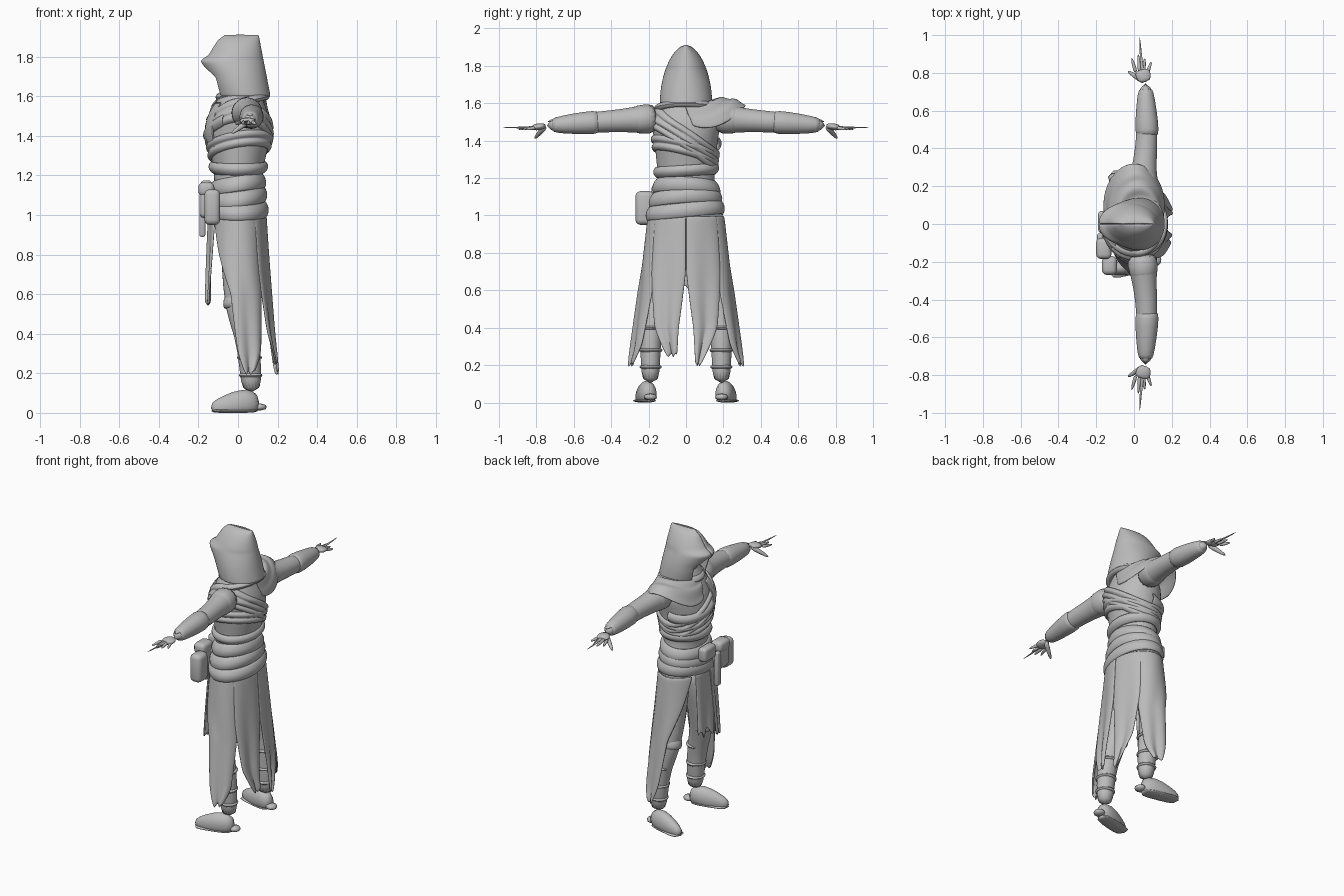
import bpy, bmesh
from math import sin, cos, pi, radians
from mathutils import Vector

cube = bpy.data.objects.get("Cube")
if cube:
    bpy.data.objects.remove(cube, do_unlink=True)

grey = (.5, .5, .5, 1)
cloth = bpy.data.materials.new("plain grey")
cloth.use_nodes = True
cloth.diffuse_color = grey
cloth.node_tree.nodes["Principled BSDF"].inputs["Base Color"].default_value = grey


def table(rows, key):
    """Interpolate the columns of rows, which are sorted by their first column."""
    key = min(max(key, rows[0][0]), rows[-1][0])
    for low, high in zip(rows, rows[1:]):
        if key <= high[0]:
            t = (key - low[0]) / (high[0] - low[0])
            return [p + (q - p) * t for p, q in zip(low[1:], high[1:])]


def finish(name, bm, mirror=False, thick=0, levels=1):
    bmesh.ops.recalc_face_normals(bm, faces=bm.faces)
    mesh = bpy.data.meshes.new(name)
    bm.to_mesh(mesh)
    bm.free()
    mesh.shade_smooth()
    mesh.materials.append(cloth)
    part = bpy.data.objects.new(name, mesh)
    bpy.context.collection.objects.link(part)
    if mirror:
        modifier = part.modifiers.new("mirror", 'MIRROR')
        modifier.use_axis = (False, True, False)
        modifier.use_mirror_merge = False
    if thick:
        modifier = part.modifiers.new("thickness", 'SOLIDIFY')
        modifier.thickness = thick
        modifier.offset = 0
    if levels:
        modifier = part.modifiers.new("smooth", 'SUBSURF')
        modifier.levels = modifier.render_levels = levels


def tube(name, path, radii, wide=1, sides=16, mirror=True):
    """Capped tube along a path; nothing goes below the floor."""
    bm = bmesh.new()
    loops = []
    for i, (point, radius) in enumerate(zip(path, radii)):
        ahead = path[min(i + 1, len(path) - 1)]
        behind = path[max(i - 1, 0)]
        tangent = (ahead - behind).normalized()
        reference = Vector((0, 0, 1)) if abs(tangent.x) > .7 else Vector((1, 0, 0))
        across = tangent.cross(reference).normalized()
        along = across.cross(tangent)
        loop = []
        for k in range(sides):
            a = 2 * pi * k / sides
            p = point + along * radius * cos(a) + across * radius * wide * sin(a)
            p.z = max(p.z, 0)
            loop.append(bm.verts.new(p))
        loops.append(loop)
    for lower, upper in zip(loops, loops[1:]):
        for k in range(sides):
            n = (k + 1) % sides
            bm.faces.new((lower[k], lower[n], upper[n], upper[k]))
    bm.faces.new(loops[0])
    bm.faces.new(loops[-1])
    finish(name, bm, mirror)


def sheet(name, shape, nu, nv, thick=.01, closed=False, mirror=False):
    """Cloth surface from a function of u and v."""
    bm = bmesh.new()
    columns = nu if closed else nu + 1
    grid = [[bm.verts.new(shape(i / nu, j / nv)) for i in range(columns)]
            for j in range(nv + 1)]
    for lower, upper in zip(grid, grid[1:]):
        for i in range(nu):
            n = (i + 1) % columns
            bm.faces.new((lower[i], lower[n], upper[n], upper[i]))
    finish(name, bm, mirror, thick)


def roll(name, centre, depth, width, radius, tilt=0, mirror=False):
    """Upright ring of rolled cloth."""
    def shape(u, v):
        a, b = 2 * pi * u, 2 * pi * v
        swell = radius * (1 + .1 * sin(3 * a))
        out = swell * cos(b)
        return centre + Vector(((depth + out) * cos(a), (width + out) * sin(a),
                                tilt * cos(a) + swell * sin(b)))
    sheet(name, shape, 28, 8, 0, True, mirror)


def block(name, centre, size):
    """Soft box for belt gear."""
    bm = bmesh.new()
    bmesh.ops.create_cube(bm, size=1)
    bmesh.ops.scale(bm, vec=size, verts=bm.verts)
    bmesh.ops.translate(bm, vec=centre, verts=bm.verts)
    bmesh.ops.bevel(bm, geom=bm.edges[:], offset=min(size) / 3, segments=3,
                    profile=.5, affect='EDGES')
    finish(name, bm, levels=0)


# Body outline: height, half depth, half width
outline = [(.2, .18, .3), (1, .14, .2), (1.2, .12, .15), (1.4, .16, .17),
           (1.5, .15, .19), (1.6, .11, .14), (1.7, .06, .06)]


def body(angle, z, offset=0):
    depth, width = table(outline, z)
    middle = .03 * (1 - z) ** 2
    return Vector((middle + (depth + offset) * cos(angle), (width + offset) * sin(angle), z))


sheet("torso", lambda u, v: body(2 * pi * u, 1 + .7 * v), 28, 14, 0, True)


# Wrapped cloth bands around the torso
def band(name, height, width, bulge, start=0, end=360, folds=1):
    def shape(u, v):
        angle = radians(start + (end - start) * u)
        ridge = abs(sin(pi * v * folds))
        return body(angle, height(angle) + width * (v - .5), bulge * ridge)
    sheet(name, shape, 40, 4 * folds, .01, end - start == 360)


band("waist_roll", lambda a: 1.24 + .01 * sin(a), .06, .02)
for i, label in enumerate(("lower", "middle", "upper")):
    band("sash_" + label, lambda a: 1.03 + .06 * i + .02 * sin(a + i), .08, .015)
band("chest_wrap", lambda a: 1.41 - .12 * sin(a), .12, .015, folds=3)
band("chest_wrap_under", lambda a: 1.34 - .05 * sin(a - .5), .08, .015, folds=2)
band("breast_fold", lambda a: 1.45 - .08 * sin(a - .6), .07, .02, 90, 240)
band("front_drape", lambda a: 1.45, .24, .02, 195, 220)


# Ragged coat skirts: rows of height and the two edge angles, lowest first
def panel(name, rows, drop, side=1, ragged=.01, offset=0):
    top = rows[-1][0]

    def shape(u, v):
        z = top + (drop - top) * v
        left, right = table(rows, z)
        ripple = offset + .01 * v * sin(9 * u)
        z += ragged * v * v * sin(13 * u)
        return body(side * radians(left + (right - left) * u), z, ripple)
    sheet(name, shape, 12, 20)


side_rows = [(.2, 70, 85), (.3, 55, 95), (.6, 45, 105), (.8, 50, 130), (1, 50, 150)]
back_rows = [(.2, 10, 14), (.4, 8, 37), (.7, 0, 50), (1, 0, 55)]
for side, label, drop in ((1, "right", .2), (-1, "left", .25)):
    panel(label + "_side_skirt", side_rows, .2, side)
    panel(label + "_back_skirt", back_rows, drop, side)
panel("front_tabard", [(.6, 160, 195), (1, 155, 200)], .6, ragged=.03)
panel("front_tabard_strip", [(.5, 200, 210), (1, 190, 220)], .55, offset=.01)

# Joints of one side; the other side is mirrored
hip = Vector((0, .1, 1))
knee = Vector((0, .17, .52))
calf = Vector((.05, .19, .4))
ankle = Vector((.07, .19, .1))
heel = Vector((.11, .19, .01))
toe = Vector((-.14, .25, .01))
shoulder = Vector((.04, .15, 1.52))
elbow = Vector((.07, .46, 1.5))
wrist = Vector((.06, .75, 1.48))
palm = Vector((.04, .82, 1.47))

# Legs and boots
shin = calf.lerp(ankle, .6)
tube("leg", [hip, hip.lerp(knee, .5), knee, calf, shin, ankle], [.1, .085, .07, .065, .055, .05], .95)
thigh_end = knee.lerp(hip, .2)
tube("knee_wrap", [knee, knee.lerp(thigh_end, .2), thigh_end], [.07, .08, .07], .9)
for place in (0, .4, .7):
    size = .06 - .015 * place
    roll("boot_strap", calf.lerp(ankle, place), size, size, .01, mirror=True)
lift = Vector((0, 0, .04))
tube("foot", [heel + lift, heel.lerp(toe, .3) + lift, heel.lerp(toe, .7) + lift / 2, toe + lift / 4],
     [.05, .08, .06, .03], .7)
tube("sole", [heel, heel.lerp(toe, .6), toe], [.01, .01, .01], 5)
tube("boot_heel", [heel, heel + lift], [.04, .035])

# Arms, sleeves and bracers
forearm = elbow.lerp(wrist, .5)
tube("arm", [shoulder, shoulder.lerp(elbow, .3), shoulder.lerp(elbow, .6), elbow, forearm, wrist],
     [.09, .075, .062, .058, .05, .03])
tube("sleeve", [shoulder, shoulder.lerp(elbow, .4), shoulder.lerp(elbow, .45)], [.09, .076, .06])
cuff = elbow.lerp(wrist, .85)
tube("bracer", [elbow, elbow.lerp(wrist, .06), forearm, cuff, cuff.lerp(wrist, .2)],
     [.05, .067, .056, .042, .03])
above = Vector((0, 0, .04))
tube("wrist_plate", [elbow + above, forearm + above, wrist + above / 2], [.02, .025, .02], .5, 8)
tube("hand", [wrist, wrist.lerp(palm, .5), palm], [.03, .042, .04], .45)
for i in range(4):
    spread = i - 1.5
    root = palm + Vector((.02 * spread, -.02, 0))
    tip = palm + Vector((.035 * spread, .08 - .02 * abs(i - 1), -.01))
    tube("finger", [root, root.lerp(tip, .5), tip], [.012, .01, .005], sides=8)
thumb_tip = palm + Vector((-.075, -.01, -.06))
tube("thumb", [wrist, wrist.lerp(thumb_tip, .6), thumb_tip], [.02, .014, .007], sides=8)
tube("wrist_blade", [wrist, palm, Vector((.03, 1, 1.47))], [.01, .01, .002], .7, 8)


# Short cape over one shoulder
def cape(u, v):
    angle = pi * (1.2 * u - .1)
    c, s = cos(angle), sin(angle)
    neck = Vector((.02 + .1 * c, .12 * s, 1.61))
    edge = Vector((.16 * c, .1 + .22 * s, 1.47 + .12 * s * s))
    point = neck.lerp(edge, v)
    point.z += .025 * sin(pi * v) + .006 * sin(16 * v + 5 * u)
    return point


sheet("shoulder_cape", cape, 28, 12)
roll("cowl_upper", Vector((.02, 0, 1.61)), .11, .11, .025, .015)
roll("cowl_lower", Vector((.02, 0, 1.57)), .12, .15, .022, .03)

# Hood front: height, forward reach, share of the ring that is closed
hood_front = [(1.6, .1, .85), (1.7, .14, .8), (1.78, .19, 1), (1.8, .15, 1),
              (1.88, .1, 1), (1.91, .06, 1)]


def hood(u, v):
    z = 1.6 + .31 * v
    reach, share = table(hood_front, z)
    back = .16 - .06 * v
    half = .135 * (1 - v * v) ** .6
    angle = pi * share * (2 * u - 1)
    return Vector(((back - reach) / 2 + (back + reach) / 2 * cos(angle), half * sin(angle), z))


sheet("hood", hood, 32, 24)
face = Vector((-.03, 0, 1.74))
crown = Vector((0, 0, 1.85))
neck_base = Vector((0, 0, 1.6))
tube("head", [neck_base, neck_base.lerp(face, .5), face, crown], [.05, .06, .08, .04], .8, mirror=False)

# Belt gear at the front
block("hip_pouch", (-.13, -.22, 1.04), (.08, .1, .18))
block("front_pouch", (-.16, -.13, 1.07), (.07, .1, .17))
block("pouch_flap", (-.16, -.13, 1.13), (.08, .11, .07))
block("buckle_knot", (-.16, .01, 1.13), (.06, .12, .09))
block("hanging_knife", (-.18, -.07, 1), (.03, .04, .22))
